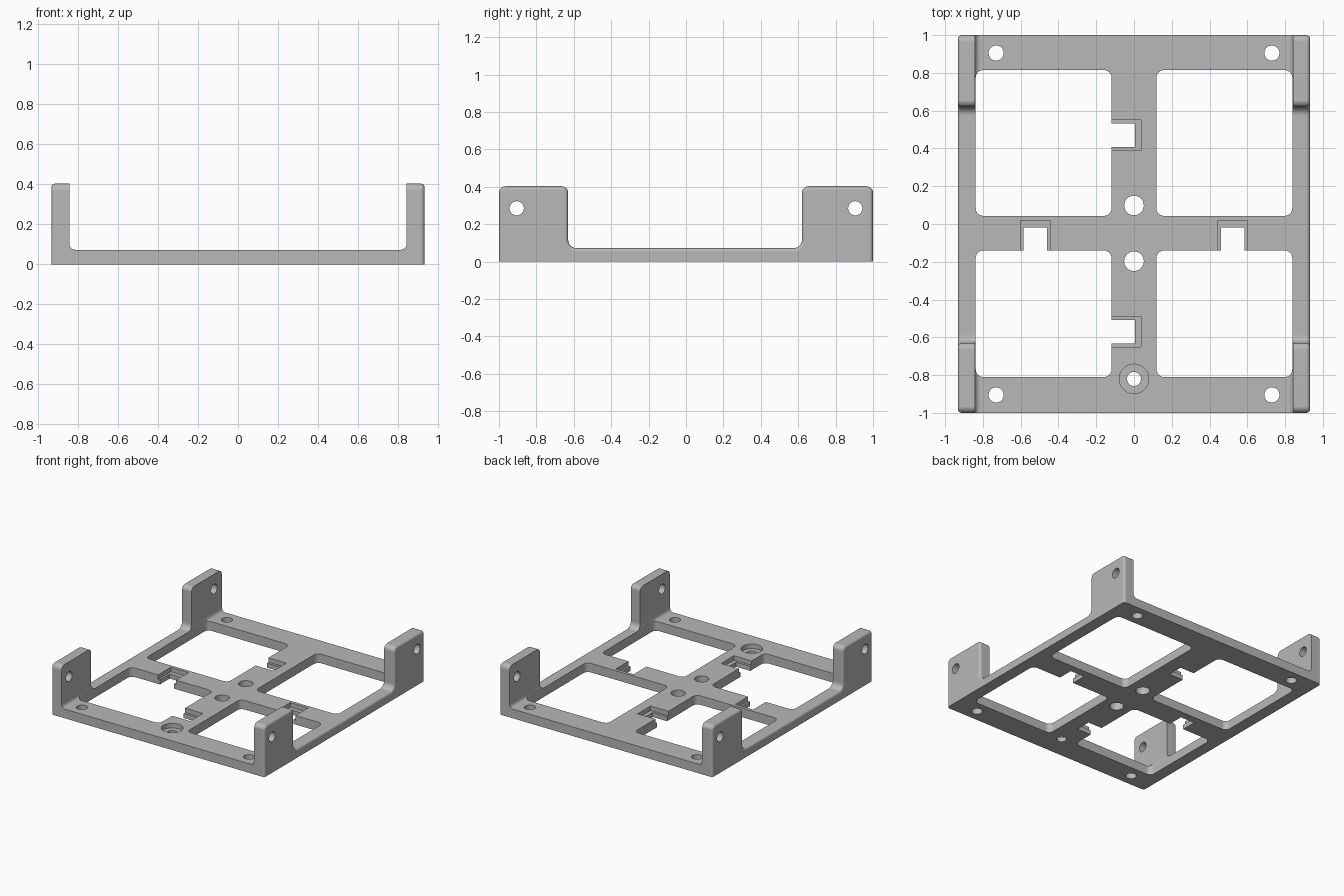
import bpy, bmesh
from math import sin, cos, pi
from mathutils import Vector

cube = bpy.data.objects.get("Cube")
if cube:
    bpy.data.objects.remove(cube, do_unlink=True)

W, L, H = 0.932, 1.0, 0.403      # half width, half length, tab height
FLOOR, WALL = 0.072, 0.842       # plate thickness, inner face of the tabs

grey = bpy.data.materials.new("plain grey")
grey.use_nodes = True
grey.diffuse_color = (0.48, 0.48, 0.48, 1)
grey.node_tree.nodes["Principled BSDF"].inputs["Base Color"].default_value = (0.48, 0.48, 0.48, 1)


def rounded(corners, seg=6):
    """Outline from right-angled corners (u, v, radius)."""
    out = []
    for i, (u, v, r) in enumerate(corners):
        p = Vector((u, v))
        if r == 0:
            out.append(p)
            continue
        a = (Vector(corners[i - 1][:2]) - p).normalized()
        b = (Vector(corners[(i + 1) % len(corners)][:2]) - p).normalized()
        for k in range(seg + 1):
            t = pi / 2 * k / seg
            out.append(p + r * (a + b) - r * (cos(t) * b + sin(t) * a))
    return out


def rect(u0, u1, v0, v1, r=0):
    return rounded([(u0, v0, r), (u1, v0, r), (u1, v1, r), (u0, v1, r)])


def circle(u, v, r, n=32):
    return [Vector((u + r * cos(2 * pi * k / n), v + r * sin(2 * pi * k / n))) for k in range(n)]


def prism(name, outline, axis, lo, hi, edge_round=0):
    """Extrude an outline along an axis, optionally rounding its end rims."""
    place = {"x": lambda p, w: (w, p.x, p.y),
             "y": lambda p, w: (p.x, w, p.y),
             "z": lambda p, w: (p.x, p.y, w)}[axis]
    bm = bmesh.new()
    low = [bm.verts.new(place(p, lo)) for p in outline]
    high = [bm.verts.new(place(p, hi)) for p in outline]
    bm.faces.new(low)
    bm.faces.new(high)
    n = len(outline)
    for i in range(n):
        j = (i + 1) % n
        bm.faces.new((low[i], low[j], high[j], high[i]))
    bmesh.ops.recalc_face_normals(bm, faces=bm.faces)
    if edge_round:
        rim = [e for e in bm.edges
               if abs(e.verts[0].co.x - e.verts[1].co.x) < 1e-5
               and max(v.co.z for v in e.verts) > 1e-5]
        bmesh.ops.bevel(bm, geom=rim, offset=edge_round, segments=4, profile=0.5, affect='EDGES')
    me = bpy.data.meshes.new(name)
    bm.to_mesh(me)
    bm.free()
    me.materials.append(grey)
    ob = bpy.data.objects.new(name, me)
    bpy.context.collection.objects.link(ob)
    return ob


# Body: side profile with four raised corner tabs
profile = rounded([(-L, 0, 0), (L, 0, 0), (L, H, 0.035), (0.62, H, 0.035),
                   (0.62, FLOOR - 0.0005, 0.045), (-0.63, FLOOR - 0.0005, 0.045),
                   (-0.63, H, 0.035), (-L, H, 0.035)])
frame = prism("mounting_frame", profile, "x", -W, W, edge_round=0.02)

cutters = []


def cut(outline, axis="z", lo=-0.1, hi=0.2):
    cutters.append(prism("cutter", outline, axis, lo, hi))


# Space between the left and right tabs, filleted at the floor
cut(rounded([(-WALL, FLOOR, 0.03), (WALL, FLOOR, 0.03), (WALL, 0.6, 0), (-WALL, 0.6, 0)]),
    "y", -1.2, 1.2)

# Four windows
for x0, x1 in ((-0.838, -0.119), (0.119, 0.838)):
    for y0, y1 in ((0.043, 0.815), (-0.81, -0.14)):
        cut(rect(x0, x1, y0, y1, 0.04))

# Stepped slots in the centre bar and the cross bar
for y in (0.47, -0.57):
    cut(rect(-0.15, 0.005, y - 0.062, y + 0.062))
    cut(rect(-0.15, 0.037, y - 0.08, y + 0.08), lo=0.036)
for x in (-0.522, 0.522):
    cut(rect(x - 0.062, x + 0.062, -0.17, -0.018))
    cut(rect(x - 0.078, x + 0.078, -0.17, 0.018), lo=0.036)

# Screw holes: corners, centre, counterbored front hole, tabs
for y in (-0.905, 0.905):
    for x in (-0.73, 0.73):
        cut(circle(x, y, 0.04))
    cut(circle(y, 0.285, 0.038), "x", -1.1, 1.1)
cut(circle(0, 0.098, 0.052))
cut(circle(0, -0.197, 0.052))
cut(circle(0, -0.82, 0.037))
cut(circle(0, -0.82, 0.078), lo=0.036)

# Apply every cut and drop the cutters
bpy.ops.object.select_all(action='DESELECT')
bpy.context.view_layer.objects.active = frame
frame.select_set(True)
for c in cutters:
    c.hide_render = True
    mod = frame.modifiers.new("cut", 'BOOLEAN')
    mod.operation = 'DIFFERENCE'
    mod.solver = 'EXACT'
    mod.object = c
    bpy.ops.object.modifier_apply(modifier=mod.name)
    bpy.data.objects.remove(c, do_unlink=True)

# Smooth fillets with crisp edges
bpy.ops.object.shade_smooth_by_angle(angle=pi / 6)
normals = frame.modifiers.new("even_normals", 'WEIGHTED_NORMAL')
normals.keep_sharp = True
